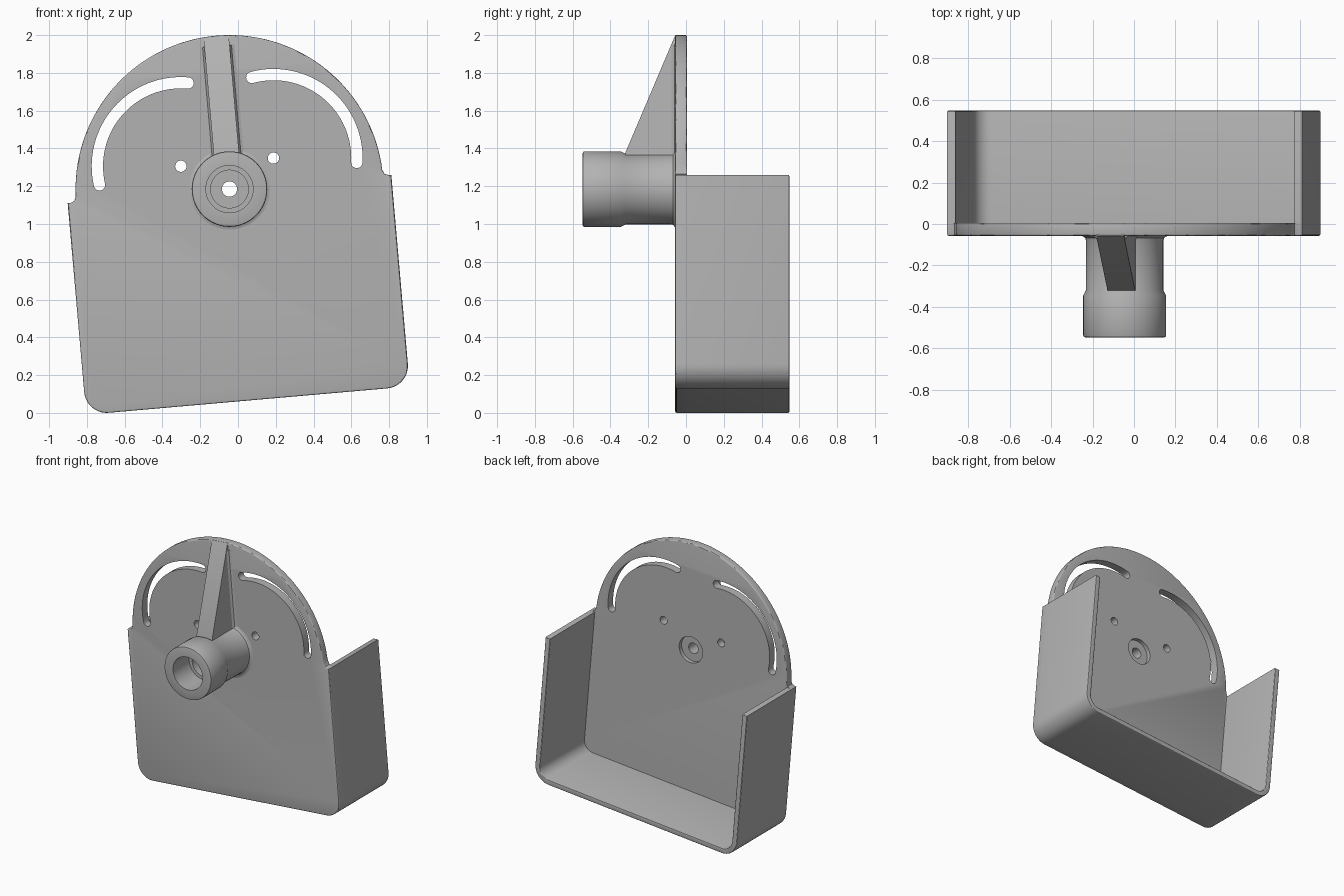
import bpy, bmesh, math
from mathutils import Matrix, Vector

cube = bpy.data.objects.get("Cube")
if cube:
    bpy.data.objects.remove(cube, do_unlink=True)

grey = bpy.data.materials.new("matte grey")
grey.use_nodes = True
COLOUR = (0.45, 0.45, 0.45, 1)
grey.diffuse_color = COLOUR
grey.node_tree.nodes["Principled BSDF"].inputs["Base Color"].default_value = COLOUR

# Everything is built around the hub axis, then tilted with the bracket
PLACE = Matrix.Translation((-0.045, 0, 1.185)) @ Matrix.Rotation(math.radians(-5), 4, 'Y')
FRONT, BACK, RIM = -0.057, 0.005, 0.547
HALF, CORNER_X, CORNER_Z, WALL = 0.86, 0.74, -1.004, 0.04
DISC = 0.815


def arc(cx, cz, r, a0, a1, n):
    angles = [math.radians(a0 + (a1 - a0) * i / n) for i in range(n + 1)]
    return [(cx + r * math.cos(a), cz + r * math.sin(a)) for a in angles]


def prism(bm, pts, y0, y1):
    """Extrude an x-z outline along y."""
    face = bm.faces.new([bm.verts.new((x, y0, z)) for x, z in pts])
    out = bmesh.ops.extrude_face_region(bm, geom=[face])
    moved = [g for g in out["geom"] if isinstance(g, bmesh.types.BMVert)]
    bmesh.ops.translate(bm, verts=moved, vec=(0, y1 - y0, 0))


def soften(bm, rule, width):
    edges = [e for e in bm.edges if rule(*[v.co for v in e.verts])]
    bmesh.ops.bevel(bm, geom=edges, offset=width, segments=3, profile=0.5,
                    affect='EDGES', clamp_overlap=True)


def finish(bm, name):
    bmesh.ops.recalc_face_normals(bm, faces=bm.faces[:])
    bm.transform(PLACE)
    mesh = bpy.data.meshes.new(name)
    bm.to_mesh(mesh)
    bm.free()
    mesh.materials.append(grey)
    obj = bpy.data.objects.new(name, mesh)
    bpy.context.collection.objects.link(obj)
    return obj


def activate(obj):
    bpy.ops.object.select_all(action='DESELECT')
    obj.select_set(True)
    bpy.context.view_layer.objects.active = obj


def smooth(obj):
    activate(obj)
    bpy.ops.object.shade_smooth_by_angle(angle=math.radians(30))


def both_at(a, b, y):
    return abs(a.y - y) < 1e-4 and abs(b.y - y) < 1e-4


# Face plate: square lower part with a round top
shoulder = [(HALF, 0), (0.845, 0), (0.824, 0.009)]
outline = (arc(-CORNER_X, CORNER_Z, 0.12, 180, 270, 10)
           + arc(CORNER_X, CORNER_Z, 0.12, 270, 360, 10)
           + shoulder + arc(0, 0, DISC, 2.2, 177.8, 72)
           + [(-x, z) for x, z in reversed(shoulder)])
bm = bmesh.new()
prism(bm, outline, FRONT, BACK)
soften(bm, lambda a, b: both_at(a, b, FRONT)
       or (both_at(a, b, BACK) and min(a.z, b.z) > 0.02), 0.008)
plate = finish(bm, "face_plate")

# Curved slots, pivot holes and hub opening
bm = bmesh.new()
for s in (1, -1):
    px, pz, r, w = 0.246, 0.143, 0.442, 0.03
    start, end = arc(px, pz, r, -8, 100, 1)
    slot = (arc(px, pz, r + w, -8, 100, 32)
            + arc(*end, w, 100, 280, 10)[1:-1]
            + arc(px, pz, r - w, 100, -8, 32)
            + arc(*start, w, 172, 352, 10)[1:-1])
    prism(bm, [(s * x, z) for x, z in slot], -0.2, 0.2)
    prism(bm, [(s * x, z) for x, z in arc(px, pz, w, 0, 360, 24)[:-1]], -0.2, 0.2)
prism(bm, arc(0, 0, 0.1, 0, 360, 64)[:-1], -0.2, 0.2)
cutter = finish(bm, "plate_cutter")
cutter.hide_render = True
mod = plate.modifiers.new("openings", 'BOOLEAN')
mod.operation, mod.solver, mod.object = 'DIFFERENCE', 'EXACT', cutter
activate(plate)
bpy.ops.object.modifier_apply(modifier=mod.name)
bpy.data.objects.remove(cutter, do_unlink=True)
smooth(plate)

# Surrounding wall: sides and floor, open at the top
outer = ([(-HALF, 0)] + arc(-CORNER_X, CORNER_Z, 0.12, 180, 270, 10)
         + arc(CORNER_X, CORNER_Z, 0.12, 270, 360, 10) + [(HALF, 0)])
inner = ([(WALL - HALF, 0)] + arc(-CORNER_X, CORNER_Z, 0.12 - WALL, 180, 270, 10)
         + arc(CORNER_X, CORNER_Z, 0.12 - WALL, 270, 360, 10) + [(HALF - WALL, 0)])
bm = bmesh.new()
prism(bm, outer + inner[::-1], BACK, RIM)
soften(bm, lambda a, b: both_at(a, b, RIM), 0.006)
smooth(finish(bm, "tray_wall"))

# Hub: turned profile of radius and depth, with stepped bore and rear recess
profile = [(0.215, FRONT), (0.2, -0.06), (0.19, -0.068), (0.187, -0.08),
           (0.187, -0.32), (0.2, -0.345), (0.2, -0.538), (0.197, -0.545),
           (0.191, -RIM), (0.125, -RIM), (0.125, -0.35), (0.1, -0.35),
           (0.1, -0.12), (0.04, -0.12), (0.04, -0.025), (0.1, -0.025), (0.1, BACK)]
bm = bmesh.new()
verts = [bm.verts.new((r, y, 0)) for r, y in profile]
edges = [bm.edges.new(pair) for pair in zip(verts, verts[1:])]
bmesh.ops.spin(bm, geom=verts + edges, cent=(0, 0, 0), axis=(0, 1, 0),
               angle=math.tau, steps=64, use_duplicate=False)
bmesh.ops.remove_doubles(bm, verts=bm.verts[:], dist=1e-5)
smooth(finish(bm, "hub"))

# Sloping rib from the hub to the top of the disc
bm = bmesh.new()
side = [(-0.32, 0.15), (-0.32, 0.19), (FRONT, 0.812), (-0.03, 0.8), (-0.03, 0.15)]
face = bm.faces.new([bm.verts.new((-0.067, y, z)) for y, z in side])
out = bmesh.ops.extrude_face_region(bm, geom=[face])
bmesh.ops.translate(bm, vec=(0.134, 0, 0),
                    verts=[g for g in out["geom"] if isinstance(g, bmesh.types.BMVert)])
smooth(finish(bm, "support_rib"))

# Fillet along the foot of the rib
bm = bmesh.new()
half = [(0.092, -0.05), (0.092, FRONT), (0.077, -0.062), (0.067, -0.077)]
section = half + [(-x, y) for x, y in reversed(half)]
face = bm.faces.new([bm.verts.new((x, y, 0.16)) for x, y in section])
out = bmesh.ops.extrude_face_region(bm, geom=[face])
bmesh.ops.translate(bm, vec=Vector((0, 0, 0.6)),
                    verts=[g for g in out["geom"] if isinstance(g, bmesh.types.BMVert)])
smooth(finish(bm, "rib_fillet"))
